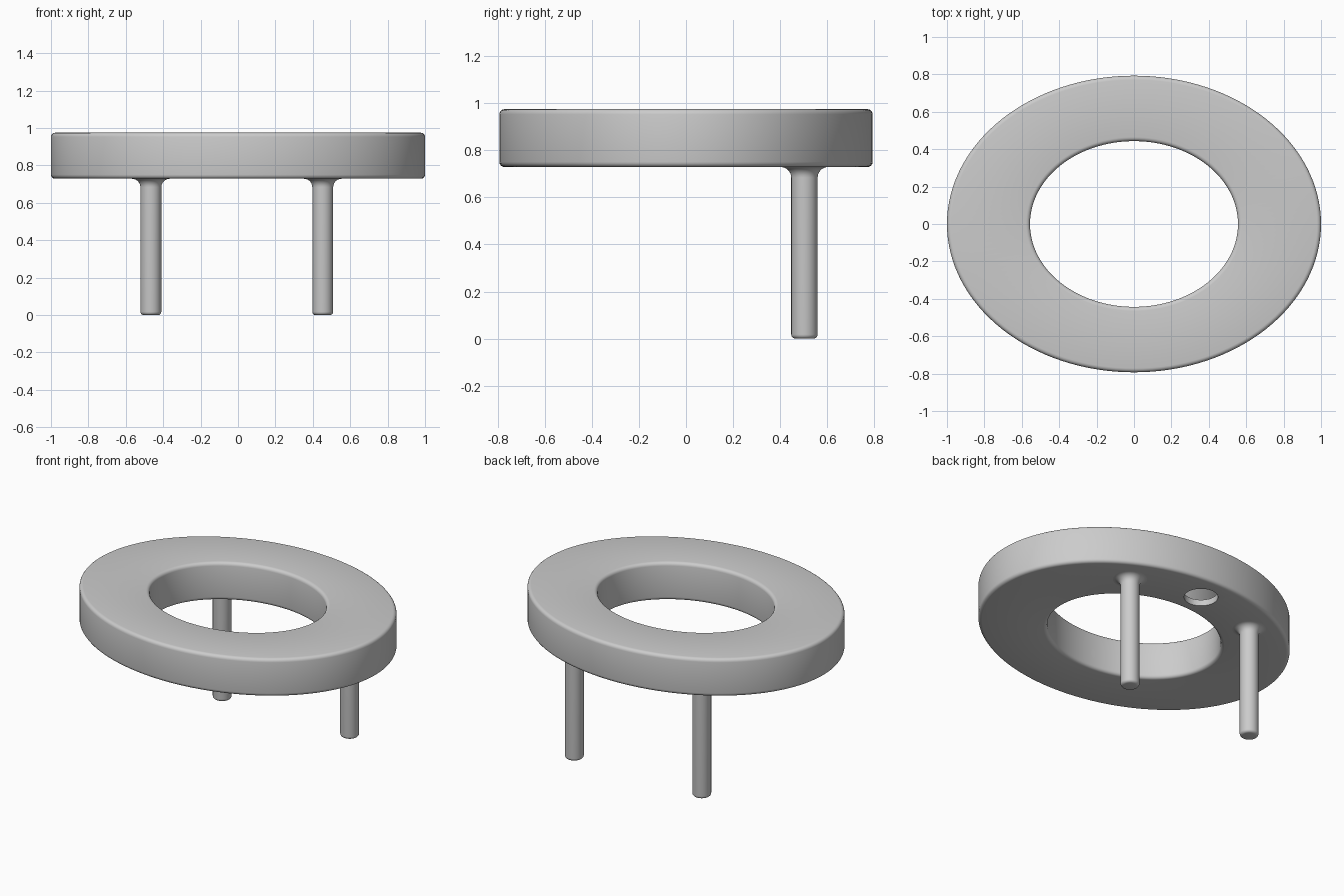
import bpy, bmesh
from math import sin, cos, pi

if "Cube" in bpy.data.objects:
    bpy.data.objects.remove(bpy.data.objects["Cube"])

Z0, Z1 = 0.729, 0.975            # underside and top of the ring
OUTER, INNER = (1.0, 0.793), (0.556, 0.443)


def sweep(name, profile, center=(0, 0), segs=128, closed=True):
    """Sweep (rx, ry, z) points round the z axis; closed loop or capped ends."""
    bm = bmesh.new()
    rings = []
    for rx, ry, z in profile:
        rings.append([bm.verts.new((center[0] + rx * cos(2 * pi * i / segs),
                                    center[1] + ry * sin(2 * pi * i / segs), z))
                      for i in range(segs)])
    pairs = list(zip(rings, rings[1:]))
    if closed:
        pairs.append((rings[-1], rings[0]))
    else:
        bm.faces.new(rings[0])
        bm.faces.new(rings[-1])
    for a, b in pairs:
        for i in range(segs):
            j = (i + 1) % segs
            bm.faces.new((a[i], a[j], b[j], b[i]))
    bmesh.ops.recalc_face_normals(bm, faces=bm.faces)
    mesh = bpy.data.meshes.new(name)
    bm.to_mesh(mesh)
    bm.free()
    ob = bpy.data.objects.new(name, mesh)
    bpy.context.collection.objects.link(ob)
    return ob


def ring_profile(inset, r):
    """Rectangle section between the two ellipses with rounded corners."""
    pts = []
    corners = ((OUTER, -1, Z0, 1, 270), (OUTER, -1, Z1, -1, 0),
               (INNER, 1, Z1, -1, 90), (INNER, 1, Z0, 1, 180))
    for (ax, ay), side, z, up, start in corners:
        for k in range(5):
            t = (start + k * 22.5) * pi / 180
            off = side * (inset + r) + r * cos(t)
            pts.append((ax + off, ay + off, z + up * (inset + r) + r * sin(t)))
    return pts


def smooth(ob):
    bpy.ops.object.select_all(action='DESELECT')
    ob.select_set(True)
    bpy.context.view_layer.objects.active = ob
    bpy.ops.object.shade_smooth_by_angle(angle=pi / 5)


# Hollow oval ring with a round opening in its underside
ring = sweep("oval_ring", ring_profile(0, 0.022))
cavity = sweep("cavity_cutter", ring_profile(0.04, 0.01))
opening = sweep("opening_cutter", [(0.1, 0.1, Z0 - 0.1), (0.1, 0.1, Z0 + 0.08)],
                (-0.005, 0.61), 48, False)
for cutter in (cavity, opening):
    mod = ring.modifiers.new(cutter.name, 'BOOLEAN')
    mod.operation = 'DIFFERENCE'
    mod.solver = 'EXACT'
    mod.object = cutter
    bpy.context.view_layer.objects.active = ring
    bpy.ops.object.modifier_apply(modifier=mod.name)
    bpy.data.objects.remove(cutter)
smooth(ring)

# Two round legs with softened feet and a flared joint under the ring
R, FOOT, FLARE = 0.056, 0.018, 0.045
leg_profile = []
for k in range(6):
    t = k * pi / 10
    leg_profile.append((R - FOOT + FOOT * sin(t), FOOT - FOOT * cos(t)))
for k in range(8):
    t = k * pi / 14
    leg_profile.append((R + FLARE * (1 - cos(t)), Z0 - FLARE + FLARE * sin(t)))
leg_profile.append((R + FLARE, Z0 + 0.015))
for name, x in (("left_leg", -0.466), ("right_leg", 0.453)):
    smooth(sweep(name, [(r, r, z) for r, z in leg_profile], (x, 0.503), 32, False))
